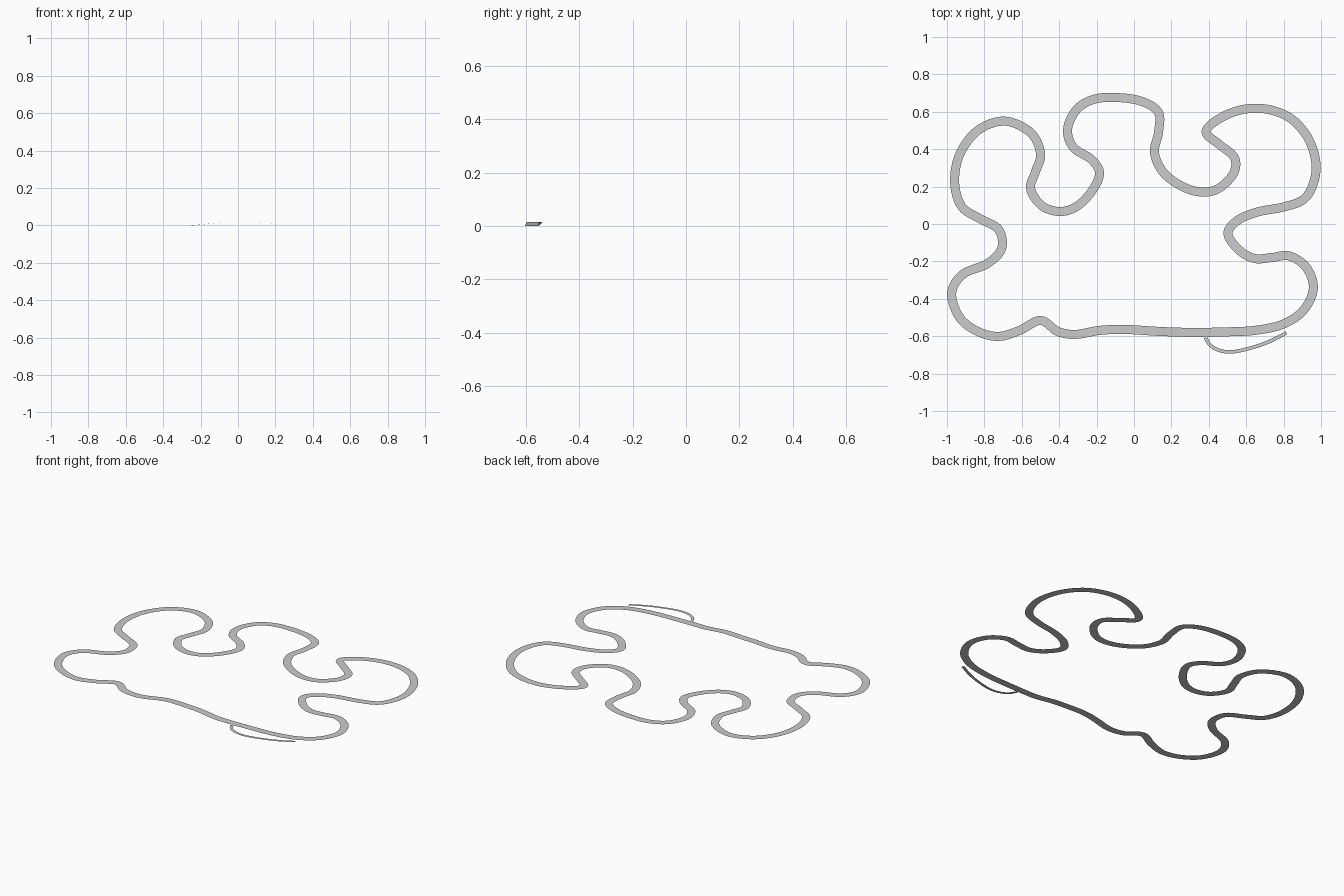
import bpy, bmesh
from mathutils import Vector

SCALE, CX, CY = 187.2, 1134.5, 224.5   # trace units per model unit, trace centre

# centre line of the closed circuit, counter-clockwise from the start line
TRACK = [(1192, 333), (1225, 332.5), (1255, 331), (1283, 325), (1304, 311), (1314, 289),
         (1307, 268), (1290, 256.5), (1273, 258), (1255, 259), (1239, 250), (1228.5, 234),
         (1238, 221), (1258, 212.5), (1284, 207.5), (1304, 200), (1314, 184), (1316.5, 163),
         (1309, 139), (1293, 120), (1272, 110.5), (1250, 109), (1230, 114), (1212, 124.5),
         (1207, 134), (1220, 145), (1235, 158), (1234, 174), (1219, 189), (1202, 192.5),
         (1183, 187), (1164, 173), (1155, 153), (1159, 133), (1159, 113), (1143, 102),
         (1119, 98), (1095, 99.5), (1077, 110), (1068, 130), (1074, 148), (1092, 160),
         (1100, 174), (1092, 192), (1077, 207), (1060, 212), (1042, 206), (1031, 189),
         (1036, 172), (1041, 154), (1031, 133), (1005, 121.5), (978, 131), (960, 155),
         (955, 183), (962, 207), (980, 219), (999, 230), (1002, 249), (988, 264),
         (963, 275), (952, 294), (960, 318), (978, 332), (999, 337), (1020, 331),
         (1041, 321), (1058, 332), (1076, 335), (1100, 331), (1125, 330), (1160, 332)]

# service lane leaving the main straight
PIT = [(1206, 338), (1211, 346), (1220, 351), (1232, 352.5), (1248, 349.5),
       (1268, 343), (1287, 333.5)]


def spline(pts, closed, steps=8):
    """Smooth curve through the points."""
    p = [Vector(((x - CX) / SCALE, (CY - y) / SCALE)) for x, y in pts]
    n = len(p)
    get = (lambda i: p[i % n]) if closed else (lambda i: p[max(0, min(n - 1, i))])
    out = []
    for i in range(n if closed else n - 1):
        a, b, c, d = (get(i + k) for k in (-1, 0, 1, 2))
        for s in range(steps):
            t = s / steps
            out.append(0.5 * (2 * b + (c - a) * t + (2 * a - 5 * b + 4 * c - d) * t * t
                              + (3 * b - a - 3 * c + d) * t ** 3))
    if not closed:
        out.append(p[-1])
    return out


def hill(v):
    """Low crest in the front straight."""
    if v.y > -0.5:
        return 0.0
    t = max(0.0, min(1.0, (0.28 - abs(v.x - 0.01)) / 0.2))
    return 0.015 * t * t * (3 - 2 * t)


def ribbon(name, pts, width, closed, height):
    """Single-sided flat strip following the path."""
    line = spline(pts, closed)
    n = len(line)
    bm = bmesh.new()
    rows = []
    for i, v in enumerate(line):
        if closed:
            t = line[(i + 1) % n] - line[i - 1]
        else:
            t = line[min(i + 1, n - 1)] - line[max(i - 1, 0)]
        side = Vector((-t.y, t.x)).normalized() * width / 2
        z = height(v)
        rows.append([bm.verts.new((*(v + side), z)), bm.verts.new((*(v - side), z))])
    for i in range(n if closed else n - 1):
        (l0, r0), (l1, r1) = rows[i], rows[(i + 1) % n]
        bm.faces.new((l0, r0, r1, l1)).smooth = True
    me = bpy.data.meshes.new(name)
    bm.to_mesh(me)
    bm.free()
    ob = bpy.data.objects.new(name, me)
    bpy.context.collection.objects.link(ob)
    return ob


ribbon("circuit_road", TRACK, 0.048, True, hill)
ribbon("service_lane", PIT, 0.019, False, lambda v: 0.0)
